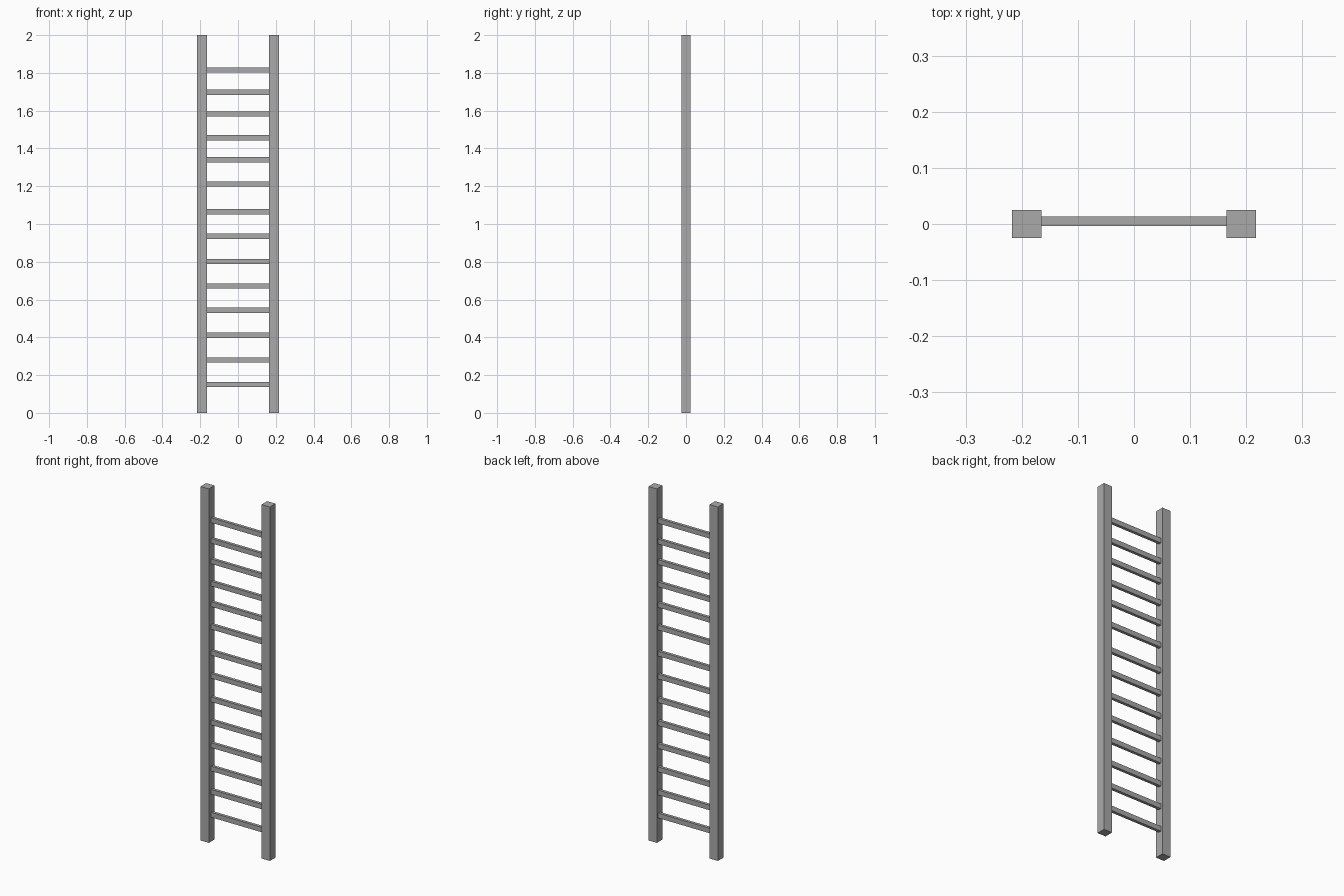
import bpy

# Remove the default cube
cube = bpy.data.objects.get("Cube")
if cube:
    bpy.data.objects.remove(cube, do_unlink=True)

# Single grey material
grey = bpy.data.materials.new("plain_grey")
grey.use_nodes = True
colour = (0.4, 0.4, 0.4, 1.0)
grey.diffuse_color = colour
grey.node_tree.nodes["Principled BSDF"].inputs["Base Color"].default_value = colour


def box(name, centre, size):
    """Add a flat-shaded box with its scale applied."""
    bpy.ops.mesh.primitive_cube_add(size=1, location=centre)
    obj = bpy.context.object
    obj.name = name
    obj.scale = size
    bpy.ops.object.transform_apply(location=False, rotation=False, scale=True)
    obj.data.materials.append(grey)
    return obj


HEIGHT = 2.0
RAIL_X = 0.191
RAIL_WIDTH, RAIL_DEPTH = 0.052, 0.05
RUNG_DEPTH, RUNG_HEIGHT = 0.017, 0.028
RUNG_Y = 0.005

# Upright rails
for name, side in (("left_rail", 1), ("right_rail", -1)):
    box(name, (side * RAIL_X, 0, HEIGHT / 2), (RAIL_WIDTH, RAIL_DEPTH, HEIGHT))

# Rungs, slightly unevenly spaced, ending at the inner rail faces
rung_heights = (0.15, 0.28, 0.411, 0.543, 0.672, 0.802, 0.935,
                1.065, 1.212, 1.34, 1.456, 1.582, 1.698, 1.815)
rung_length = 2 * RAIL_X - RAIL_WIDTH
for number, z in enumerate(rung_heights, 1):
    box(f"rung_{number:02d}", (0, RUNG_Y, z), (rung_length, RUNG_DEPTH, RUNG_HEIGHT))
